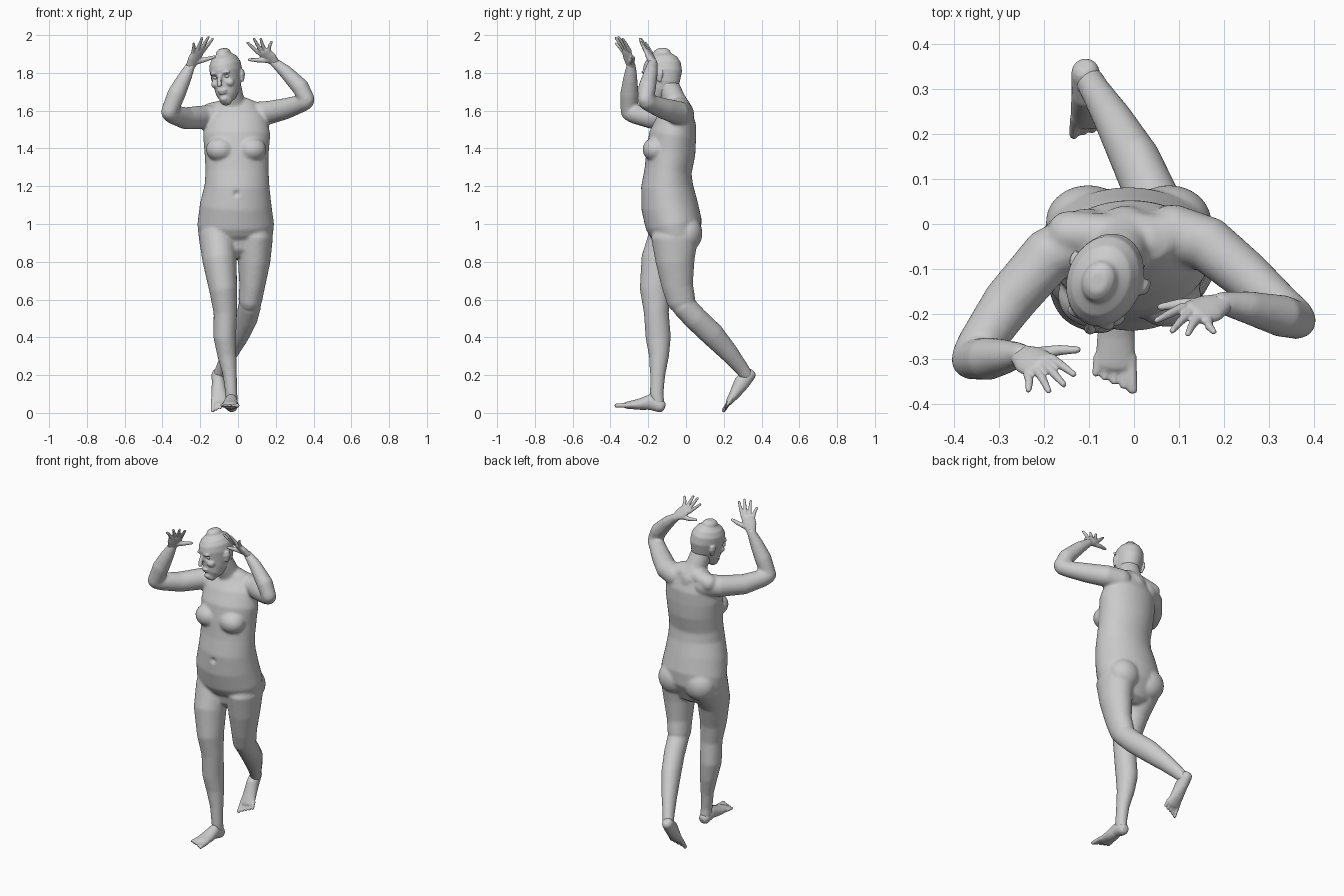
import bpy, bmesh, math
from mathutils import Vector, Matrix, Euler

cube = bpy.data.objects.get("Cube")
if cube:
    bpy.data.objects.remove(cube, do_unlink=True)

skin = bpy.data.materials.new("plain_grey")
skin.use_nodes = True
grey = (0.6, 0.6, 0.6, 1)
skin.diffuse_color = grey
skin.node_tree.nodes["Principled BSDF"].inputs["Base Color"].default_value = grey


def loft(bm, stations, across=(1, 0, 0), sides=24):
    """Closed tube through stations (x, y, z, half width, half depth) with rounded ends."""
    pts = [(Vector(s[:3]), s[3], s[-1]) for s in stations]

    def cap(end, inner):
        step = (end[0] - inner[0]).normalized() * min(end[1:])
        return [(end[0] + step * a, end[1] * b, end[2] * b) for a, b in ((0.45, 0.85), (0.75, 0.5))]

    pts = cap(pts[0], pts[1])[::-1] + pts + cap(pts[-1], pts[-2])
    rings = []
    for i, (c, w, d) in enumerate(pts):
        along = (pts[min(i + 1, len(pts) - 1)][0] - pts[max(i - 1, 0)][0]).normalized()
        u = Vector(across)
        u = (u - along * u.dot(along)).normalized()
        v = along.cross(u)
        ring = []
        for k in range(sides):
            a = math.tau * k / sides
            ring.append(bm.verts.new(c + u * w * math.cos(a) + v * d * math.sin(a)))
        rings.append(ring)
    for low, high in zip(rings, rings[1:]):
        for k in range(sides):
            n = (k + 1) % sides
            bm.faces.new((low[k], low[n], high[n], high[k]))
    bm.faces.new(rings[0][::-1])
    bm.faces.new(rings[-1])


def ball(bm, centre, radii):
    m = Matrix.Translation(centre) @ Matrix.Diagonal((*radii, 1))
    bmesh.ops.create_uvsphere(bm, u_segments=24, v_segments=16, radius=1, matrix=m)


def finish(bm, name, voxel, smoothing):
    """Fuse the overlapping volumes into one smooth skin."""
    bmesh.ops.recalc_face_normals(bm, faces=bm.faces)
    mesh = bpy.data.meshes.new(name)
    bm.to_mesh(mesh)
    bm.free()
    obj = bpy.data.objects.new(name, mesh)
    bpy.context.collection.objects.link(obj)
    fuse = obj.modifiers.new("fuse", "REMESH")
    fuse.mode = "VOXEL"
    fuse.voxel_size = voxel
    soften = obj.modifiers.new("soften", "SMOOTH")
    soften.factor = 0.5
    soften.iterations = smoothing
    bpy.ops.object.select_all(action="DESELECT")
    obj.select_set(True)
    bpy.context.view_layer.objects.active = obj
    bpy.ops.object.convert(target="MESH")
    bpy.ops.object.shade_smooth()
    obj.data.materials.clear()
    obj.data.materials.append(skin)
    return obj


def dent(obj, centre, radius, push):
    for v in obj.data.vertices:
        d = (v.co - Vector(centre)).length / radius
        if d < 1:
            v.co += Vector(push) * (1 - d * d) ** 2


# Torso, with chest and seat
body = bmesh.new()
loft(body, [(-.01, -.06, .9, .17, .11), (-.012, -.055, .94, .197, .135),
            (-.012, -.065, 1, .203, .15), (-.012, -.088, 1.1, .19, .15),
            (-.005, -.1, 1.2, .172, .138), (-.005, -.095, 1.28, .167, .125),
            (-.007, -.08, 1.38, .17, .13), (-.007, -.07, 1.47, .178, .125),
            (-.01, -.05, 1.55, .165, .105), (-.015, -.04, 1.61, .125, .072)], sides=40)
for side in (-1, 1):
    ball(body, (side * .083 - .01, -.16, 1.395), (.077, .07, .065))
    ball(body, (side * .09 - .012, .005, .95), (.095, .082, .095))
    # Slope from neck to shoulder
    loft(body, [(-.02, -.025, 1.625, .045), (side * .14 - .01, -.02, 1.59, .05)], across=(0, 1, 0))
loft(body, [(-.018, -.03, 1.58, .075), (-.03, -.065, 1.66, .062), (-.045, -.1, 1.74, .06)])

# Standing right leg
loft(body, [(-.108, -.075, .93, .1, .125), (-.097, -.138, .8, .09, .102),
            (-.078, -.162, .65, .074, .083), (-.067, -.157, .53, .062, .066),
            (-.07, -.147, .4, .06, .067), (-.058, -.143, .3, .05, .053),
            (-.043, -.15, .2, .037, .04), (-.035, -.155, .1, .032, .036),
            (-.034, -.15, .05, .032, .036)])
# Trailing left leg, bent at the knee
loft(body, [(.09, -.06, .93, .095, .125), (.085, -.058, .8, .086, .103),
            (.075, -.045, .67, .068, .083), (.064, -.025, .59, .062, .076)])
loft(body, [(.063, -.015, .57, .06, .064), (.045, .05, .5, .059, .064),
            (.005, .14, .415, .055, .064), (-.045, .23, .315, .043, .05),
            (-.085, .295, .235, .033, .038), (-.1, .32, .2, .032, .034)])

# Upper arms and forearms
loft(body, [(-.1, -.03, 1.565, .068), (-.19, -.07, 1.565, .062), (-.28, -.175, 1.56, .058),
            (-.345, -.27, 1.58, .05), (-.362, -.298, 1.59, .046)], across=(0, 0, 1))
loft(body, [(-.365, -.302, 1.59, .044), (-.325, -.3, 1.69, .048), (-.285, -.295, 1.77, .038),
            (-.25, -.29, 1.84, .025)])
loft(body, [(.08, -.02, 1.58, .066), (.165, -.045, 1.59, .062), (.25, -.115, 1.61, .056),
            (.33, -.185, 1.636, .047), (.36, -.21, 1.65, .045)], across=(0, 0, 1))
loft(body, [(.366, -.215, 1.655, .042), (.33, -.205, 1.725, .047), (.25, -.185, 1.808, .036),
            (.19, -.175, 1.858, .024)], across=(0, 1, 0))
body = finish(body, "body", .008, 6)
dent(body, (-.008, -.24, 1.16), .025, (0, .012, 0))


# Hands: palm, four fingers and a thumb
def hand(name, wrist, index, pinky, tips, thumb):
    bm = bmesh.new()
    wrist, index, pinky, thumb = map(Vector, (wrist, index, pinky, thumb))
    across = index - pinky
    middle = (index + pinky) / 2
    half = across.length / 2 + .008
    loft(bm, [(*wrist, .024, .02), (*wrist.lerp(middle, .5), half, .018),
              (*middle, half, .014)], across)
    out = (middle - wrist).normalized()
    for i, tip in enumerate(tips):
        tip = Vector(tip)
        root = index.lerp(pinky, i / 3)
        bend = root.lerp(tip, .5) + out * .006
        loft(bm, [(*root, .011), (*bend, .0095), (*tip, .007)], across, 12)
    root = wrist.lerp(index, .3)
    bend = root.lerp(thumb, .55) + across * .15
    loft(bm, [(*root, .017), (*bend, .012), (*thumb, .008)], out, 12)
    finish(bm, name, .004, 3)


hand("right_hand", (-.255, -.29, 1.83), (-.185, -.298, 1.915), (-.237, -.33, 1.91),
     [(-.134, -.335, 1.98), (-.156, -.358, 1.99), (-.19, -.372, 1.985), (-.235, -.37, 1.955)],
     (-.125, -.28, 1.885))
hand("left_hand", (.2, -.176, 1.852), (.11, -.185, 1.905), (.165, -.213, 1.915),
     [(.05, -.215, 1.96), (.085, -.238, 1.98), (.12, -.245, 1.98), (.178, -.24, 1.965)],
     (.058, -.185, 1.87))


# Feet: heel to ball, then a fan of five toes
def foot(name, stations, forward, big_toe_side):
    bm = bmesh.new()
    loft(bm, stations)
    forward = Vector(forward).normalized()
    front = Vector(stations[-1][:3])
    for i in range(5):
        shift = Vector((big_toe_side * (.034 - .018 * i), 0, 0))
        root = front + shift - forward * .02
        tip = front + shift * 1.15 + forward * (.055 - .009 * i)
        size = .014 if i == 0 else .0105
        loft(bm, [(*root, size), (*tip, size * .8)], sides=12)
    finish(bm, name, .005, 3)


foot("right_foot", [(-.033, -.135, .036, .032, .034), (-.036, -.19, .058, .034, .042),
                    (-.04, -.25, .045, .042, .029), (-.042, -.315, .04, .045, .018)],
     (0, -1, -.02), 1)
foot("left_foot", [(-.108, .338, .205, .032, .034), (-.104, .295, .16, .035, .042),
                   (-.1, .258, .1, .041, .029), (-.095, .228, .058, .045, .018)],
     (0, -.5, -.8), -1)

# Head: skull and jaw, nose, lips, brow and ears, in its own frame
head = bmesh.new()
loft(head, [(0, -.062, -.12, .034, .034), (0, -.048, -.1, .052, .055),
            (0, -.025, -.06, .066, .08), (0, -.006, -.02, .075, .1),
            (0, .002, .03, .083, .107), (0, .004, .07, .08, .1),
            (0, .004, .1, .064, .08), (0, .004, .119, .04, .05)], sides=32)
loft(head, [(0, -.102, .012, .009), (0, -.116, -.015, .011), (0, -.12, -.034, .015, .012)], sides=16)
ball(head, (0, -.096, -.066), (.026, .013, .007))
ball(head, (0, -.092, -.079), (.023, .013, .008))
ball(head, (0, -.085, -.112), (.022, .016, .016))
for side in (-1, 1):
    ball(head, (side * .03, -.089, .026), (.028, .014, .009))
    ball(head, (side * .04, -.07, -.03), (.025, .025, .022))
    loft(head, [(side * .08, .012, -.035, .007, .012), (side * .087, .018, 0, .009, .02),
                (side * .085, .02, .02, .008, .016)], sides=16)
head = finish(head, "head", .005, 3)
for side in (-1, 1):
    dent(head, (side * .033, -.095, .005), .026, (0, .014, 0))
turn = Euler((math.radians(6), math.radians(-7), math.radians(-22))).to_matrix().to_4x4()
place = Matrix.Translation((-.06, -.125, 1.782)) @ turn
head.data.transform(place)

# Eyes set into the sockets
for side, label in ((-1, "right"), (1, "left")):
    eye = bmesh.new()
    ball(eye, (side * .033, -.077, .005), (.014, .011, .009))
    finish(eye, label + "_eye", .003, 1).data.transform(place)
